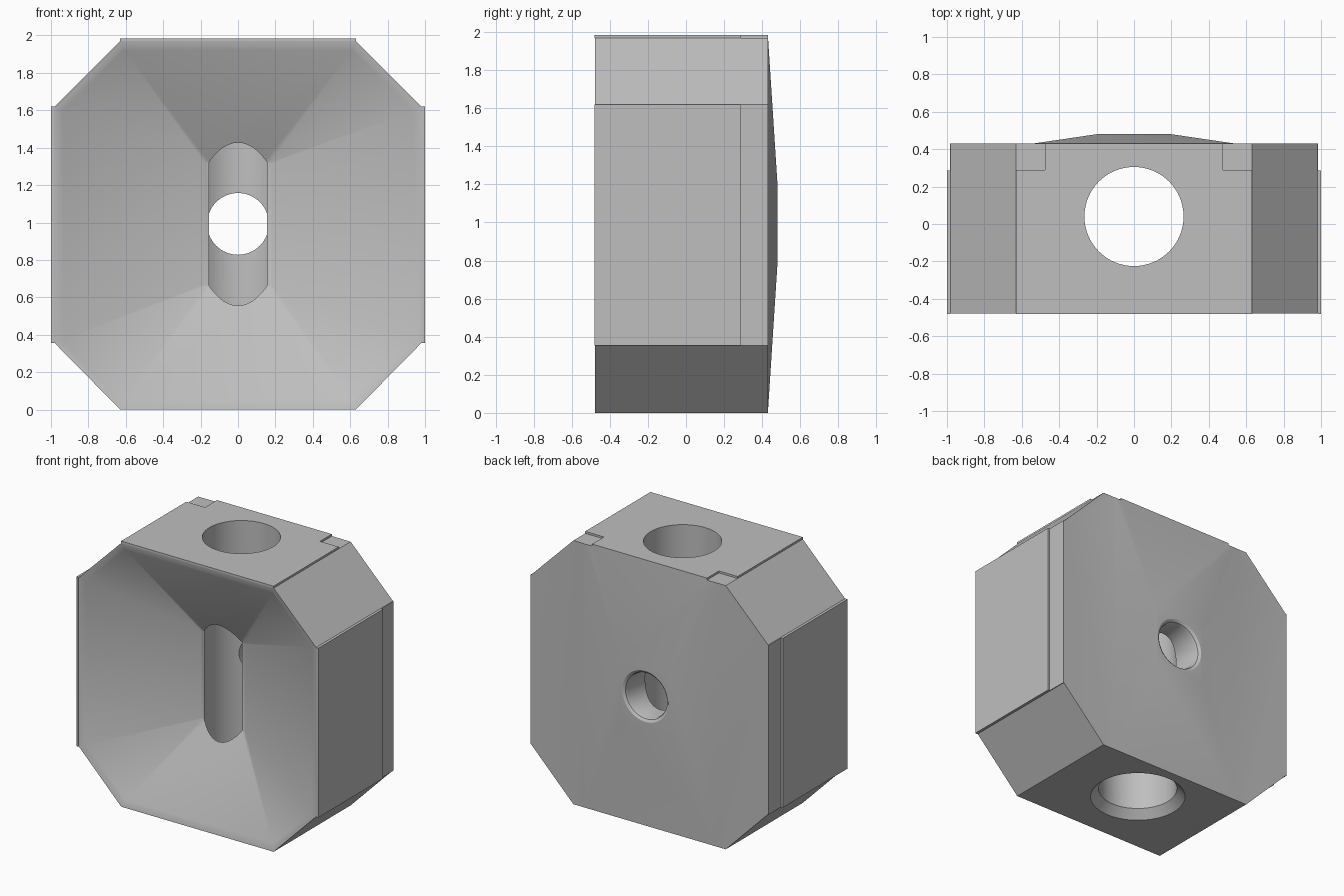
import bpy, bmesh, math

if "Cube" in bpy.data.objects:
    bpy.data.objects.remove(bpy.data.objects["Cube"])

grey = bpy.data.materials.new("mid grey")
grey.diffuse_color = (0.52, 0.52, 0.52, 1)
grey.use_nodes = True
grey.node_tree.nodes["Principled BSDF"].inputs["Base Color"].default_value = grey.diffuse_color
ZC = 0.9925  # mid height of the block


def loft(name, rings):
    """Closed solid through rings of equal length."""
    bm = bmesh.new()
    vs = [[bm.verts.new(p) for p in r] for r in rings]
    n = len(rings[0])
    for a, b in zip(vs, vs[1:]):
        for i in range(n):
            bm.faces.new((a[i], a[(i + 1) % n], b[(i + 1) % n], b[i]))
    bm.faces.new(vs[0])
    bm.faces.new(vs[-1])
    bmesh.ops.recalc_face_normals(bm, faces=bm.faces)
    me = bpy.data.meshes.new(name)
    bm.to_mesh(me)
    bm.free()
    ob = bpy.data.objects.new(name, me)
    me.materials.append(grey)
    bpy.context.collection.objects.link(ob)
    return ob


def mirror_outline(half, y):
    """Right-hand half profile, bottom to top, mirrored in x."""
    pts = half + [(-x, z) for x, z in reversed(half)]
    return [(x, y, z) for x, z in pts]


def octagon(inset, y):
    d = inset * 0.41
    return mirror_outline([(0.63 - d, inset), (0.985 - inset, 0.355 + d),
                           (0.985 - inset, 1.62 - d), (0.63 - d, 1.97 - inset)], y)


def rect(w, h, y):
    return mirror_outline([(w, ZC - h), (w, ZC + h)], y)


def box(name, x0, x1, y0, y1, z0, z1):
    return loft(name, [[(x0, y, z0), (x1, y, z0), (x1, y, z1), (x0, y, z1)] for y in (y0, y1)])


def lathe(name, profile, place, n=64):
    """Profile of (along axis, radius); place maps (along, u, v) to a point."""
    return loft(name, [[place(t, r * math.cos(2 * math.pi * i / n), r * math.sin(2 * math.pi * i / n))
                        for i in range(n)] for t, r in profile])


# Chamfered block with slightly raised top and side pads
outline = [(0.63, 0), (0.98, 0.355), (1, 0.355), (1, 1.62), (0.98, 1.62), (0.63, 1.97), (0.63, 1.985)]
block = loft("block", [mirror_outline(outline, -0.48), mirror_outline(outline, 0.43)])


def combine(tool, op):
    m = block.modifiers.new(op, 'BOOLEAN')
    m.object, m.operation, m.solver = tool, op, 'EXACT'
    bpy.context.view_layer.objects.active = block
    bpy.ops.object.modifier_apply(modifier=m.name)
    bpy.data.objects.remove(tool)


# Shallow raised pyramid on the back
combine(loft("back_rise", [rect(0.54, 0.991, 0.40), rect(0.54, 0.991, 0.43), rect(0.2, 0.215, 0.48)]), 'UNION')

# Recessed back strips on the sides and top corners
for s in (-1, 1):
    combine(box("side_recess", s * 0.985, s * 1.1, 0.285, 0.6, -0.1, 2.1), 'DIFFERENCE')
    combine(box("corner_recess", s * 0.475, s * 0.8, 0.29, 0.6, 1.97, 2.1), 'DIFFERENCE')

# Front funnel narrowing to a tall slot
w, h, e = 0.18, 0.33, 0.006
floor = mirror_outline([(w - e, ZC - h), (w, ZC - h + e), (w, ZC + h - e), (w - e, ZC + h)], -0.175)
combine(loft("funnel", [octagon(0.0, -0.6), octagon(0.0, -0.479), octagon(0.025, -0.474),
                        octagon(0.05, -0.462), floor]), 'DIFFERENCE')

# Vertical bore, countersunk below
combine(lathe("bore", [(-0.1, 0.32), (0.0, 0.32), (0.06, 0.265), (2.2, 0.265)],
              lambda t, u, v: (u, 0.04 + v, t)), 'DIFFERENCE')

# Cross hole through the back, with a softened lip
combine(lathe("back_hole", [(0.1, 0.165), (0.45, 0.165), (0.468, 0.172), (0.48, 0.19), (0.6, 0.19)],
              lambda t, u, v: (u, t, ZC + v)), 'DIFFERENCE')

bpy.ops.object.select_all(action='DESELECT')
block.select_set(True)
bpy.context.view_layer.objects.active = block
bpy.ops.object.shade_smooth_by_angle(angle=math.radians(25))
